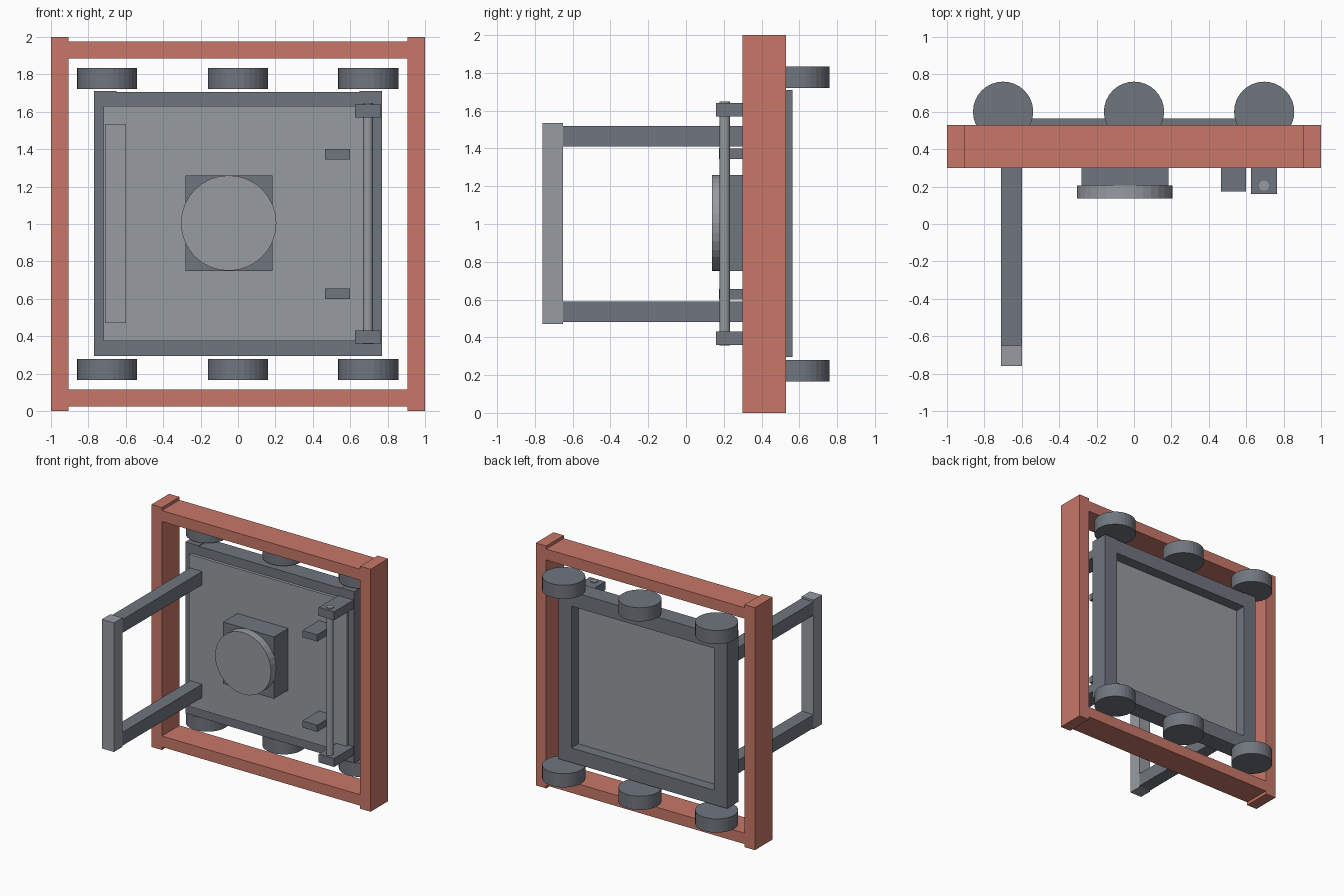
import bpy
from math import radians

default = bpy.data.objects.get("Cube")
if default:
    bpy.data.objects.remove(default, do_unlink=True)


def material(name, rgb):
    m = bpy.data.materials.new(name)
    m.use_nodes = True
    m.diffuse_color = (*rgb, 1)
    m.node_tree.nodes["Principled BSDF"].inputs["Base Color"].default_value = (*rgb, 1)
    return m


RED = material("brick red paint", (0.58, 0.185, 0.138))
DARK = material("dark grey steel", (0.162, 0.181, 0.209))
LIGHT = material("light grey steel", (0.309, 0.328, 0.356))


def box(name, x, y, z, mat):
    """Box from its (low, high) ranges on each axis."""
    ranges = (x, y, z)
    bpy.ops.mesh.primitive_cube_add(size=1, location=[sum(r) / 2 for r in ranges])
    ob = bpy.context.object
    ob.name = name
    ob.scale = [r[1] - r[0] for r in ranges]
    bpy.ops.object.transform_apply(location=False, rotation=False, scale=True)
    ob.data.materials.append(mat)
    return ob


def cylinder(name, centre, radius, depth, mat, tilt=0, sides=32):
    bpy.ops.mesh.primitive_cylinder_add(vertices=sides, radius=radius, depth=depth,
                                        location=centre, rotation=(radians(tilt), 0, 0))
    ob = bpy.context.object
    ob.name = name
    ob.data.materials.append(mat)
    return ob


def ends(z0, z1):
    """The same height range at the bottom and, mirrored, at the top."""
    return (("lower", (z0, z1)), ("upper", (2 - z1, 2 - z0)))


# Outer frame: two posts and two slightly shorter rails
depth = (0.30, 0.53)
for side, x in (("right", (-1, -0.905)), ("left", (0.905, 1))):
    box(f"frame_post_{side}", x, depth, (0, 2), RED)
for end, z in ends(0.025, 0.115):
    box(f"frame_rail_{end}", (-0.905, 0.905), depth, z, RED)

# Door: rim bars around a panel that stands proud at the front
rim = (0.415, 0.565)
for side, x in (("right", (-0.77, -0.65)), ("left", (0.65, 0.77))):
    box(f"door_rim_{side}", x, rim, (0.295, 1.71), DARK)
for end, z in ends(0.295, 0.415):
    box(f"door_rim_{end}", (-0.65, 0.65), rim, z, DARK)
box("door_panel", (-0.72, 0.72), (0.39, 0.475), (0.375, 1.63), LIGHT)

# Pull handle
for end, z in ends(0.48, 0.59):
    box(f"handle_arm_{end}", (-0.71, -0.60), (-0.65, 0.40), z, DARK)
box("handle_grip", (-0.71, -0.60), (-0.76, -0.65), (0.47, 1.535), LIGHT)

# Central lock block with round dial
box("lock_block", (-0.28, 0.185), (0.205, 0.40), (0.75, 1.26), DARK)
cylinder("lock_dial", (-0.05, 0.172, 1.005), 0.255, 0.07, LIGHT, tilt=90)

# Hinge rod with its brackets and small stops
for end, z in ends(0.36, 0.43):
    box(f"hinge_bracket_{end}", (0.625, 0.765), (0.16, 0.42), z, DARK)
for end, z in ends(0.60, 0.655):
    box(f"door_stop_{end}", (0.465, 0.60), (0.175, 0.40), z, DARK)
cylinder("hinge_rod", (0.695, 0.205, 1.003), 0.027, 1.29, LIGHT, sides=16)

# Rows of rollers above and below the door
for end, z in ends(0.165, 0.28):
    for place, x in (("right", -0.70), ("middle", 0), ("left", 0.696)):
        cylinder(f"roller_{end}_{place}", (x, 0.60, sum(z) / 2), 0.161, 0.113, DARK)
